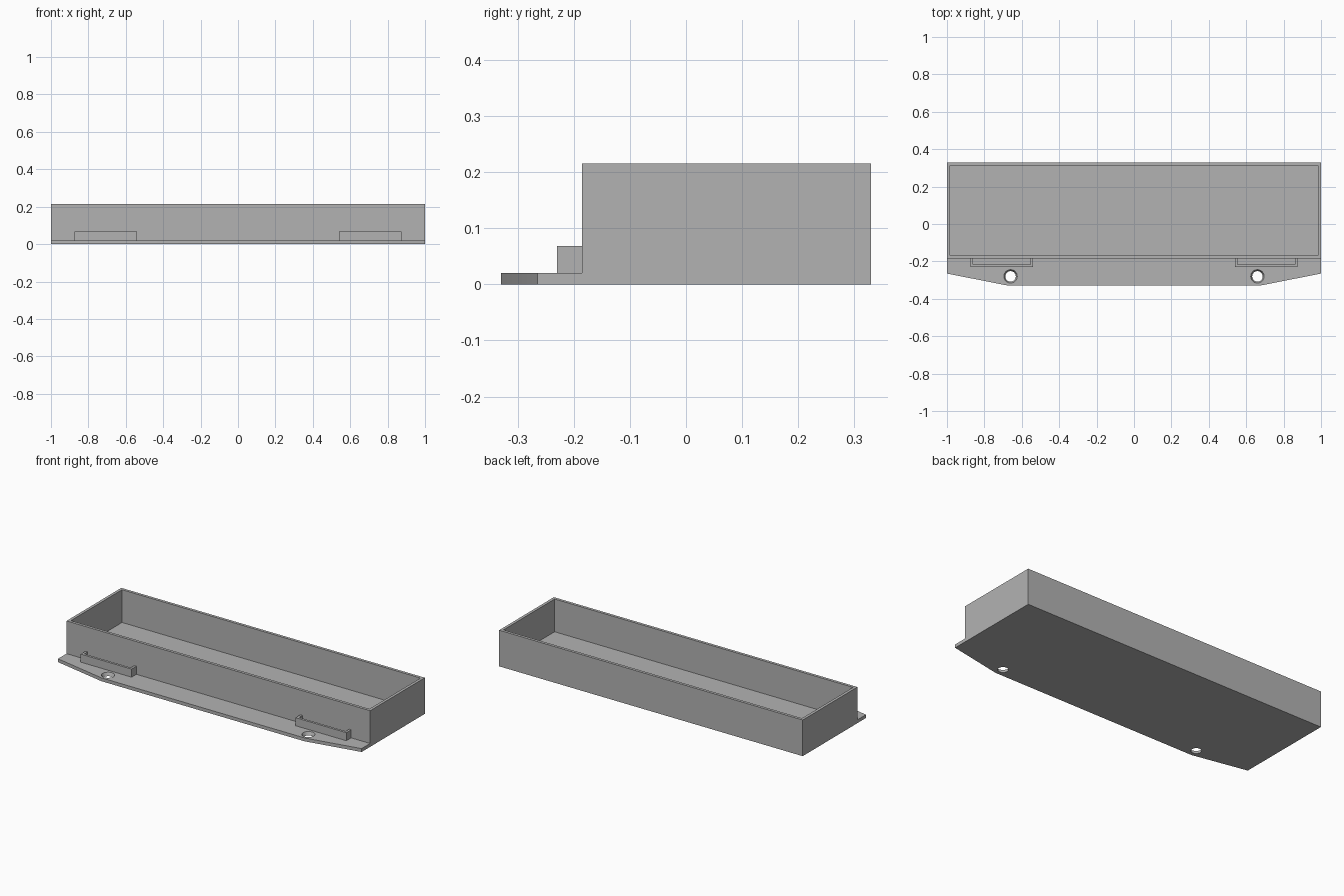
import bpy
import bmesh

cube = bpy.data.objects.get("Cube")
if cube:
    bpy.data.objects.remove(cube, do_unlink=True)

WIDTH, BACK, FRONT = 1.0, 0.33, -0.185
FLOOR, HEIGHT, WALL = 0.02, 0.215, 0.017

grey = bpy.data.materials.new("plain grey")
grey.use_nodes = True
grey.diffuse_color = (0.45, 0.45, 0.45, 1)
grey.node_tree.nodes["Principled BSDF"].inputs["Base Color"].default_value = grey.diffuse_color


def add_object(name, bm):
    bmesh.ops.recalc_face_normals(bm, faces=bm.faces)
    mesh = bpy.data.meshes.new(name)
    bm.to_mesh(mesh)
    bm.free()
    mesh.materials.append(grey)
    obj = bpy.data.objects.new(name, mesh)
    bpy.context.collection.objects.link(obj)
    return obj


def prism(name, outline, z0, z1):
    """Extrude a plan outline from z0 up to z1."""
    bm = bmesh.new()
    face = bm.faces.new([bm.verts.new((x, y, z0)) for x, y in outline])
    top = bmesh.ops.extrude_face_region(bm, geom=[face])["geom"]
    verts = [v for v in top if isinstance(v, bmesh.types.BMVert)]
    bmesh.ops.translate(bm, verts=verts, vec=(0, 0, z1 - z0))
    return add_object(name, bm)


def rect(x0, x1, y0, y1):
    return [(x0, y0), (x1, y0), (x1, y1), (x0, y1)]


def combine(target, tool, operation):
    """Apply a boolean and discard the tool object."""
    tool.hide_render = True
    mod = target.modifiers.new(operation, 'BOOLEAN')
    mod.operation, mod.solver, mod.object = operation, 'EXACT', tool
    bpy.context.view_layer.objects.active = target
    bpy.ops.object.modifier_apply(modifier=mod.name)
    bpy.data.objects.remove(tool, do_unlink=True)


# Open tray with a tapered mounting flange along the front
tray = prism("tray", rect(-WIDTH, WIDTH, FRONT, BACK), 0, HEIGHT)
flange = prism("flange", [(-WIDTH, FRONT), (-WIDTH, -0.265), (-0.67, -BACK),
                          (0.67, -BACK), (WIDTH, -0.265), (WIDTH, FRONT)], 0, FLOOR)
combine(tray, flange, 'UNION')
cavity = prism("cavity_cutter", rect(-WIDTH + WALL, WIDTH - WALL, FRONT + WALL, BACK - WALL),
               FLOOR, HEIGHT + 0.1)
combine(tray, cavity, 'DIFFERENCE')

for side, label in ((-1, "right"), (1, "left")):
    # Countersunk screw hole, its cone running past both faces of the flange
    bm = bmesh.new()
    bmesh.ops.create_cone(bm, cap_ends=True, segments=32, radius1=0.024, radius2=0.040,
                          depth=FLOOR * 2)
    bmesh.ops.translate(bm, verts=bm.verts, vec=(side * 0.66, -0.28, FLOOR / 2))
    combine(tray, add_object("hole_cutter", bm), 'DIFFERENCE')

    # U-shaped strap loop standing on the flange against the front wall
    t, near, inner, outer = 0.014, -0.23, 0.54, 0.875
    loop = [(inner, FRONT), (inner, near), (outer, near), (outer, FRONT),
            (outer - t, FRONT), (outer - t, near + t), (inner + t, near + t), (inner + t, FRONT)]
    prism(label + "_loop", [(side * x, y) for x, y in loop], FLOOR, 0.068)

# Crisp edges, with only the round hole walls smoothed
bpy.ops.object.select_all(action='DESELECT')
tray.select_set(True)
bpy.context.view_layer.objects.active = tray
bpy.ops.object.shade_smooth_by_angle(angle=0.5)
